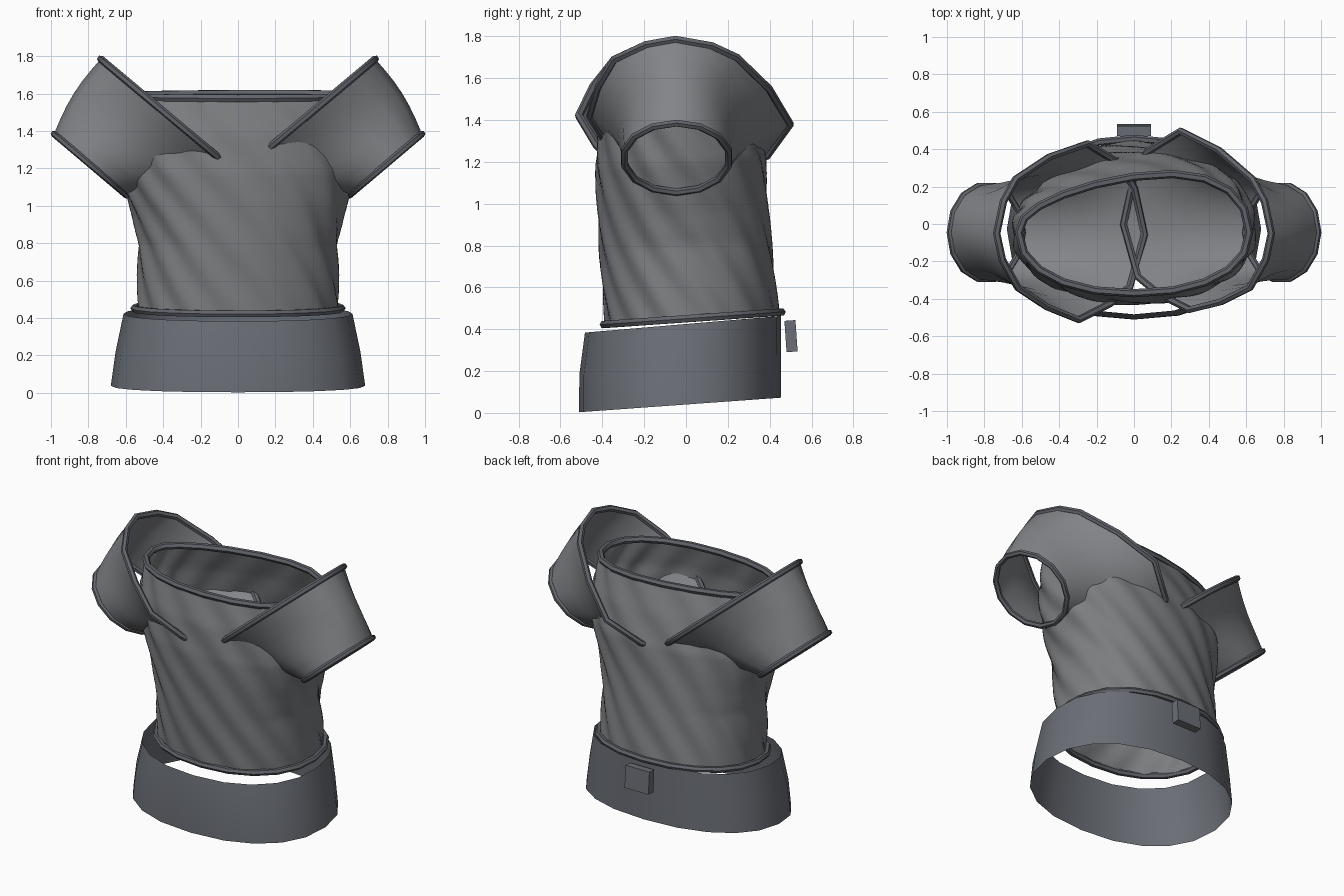
import bpy, math
from mathutils import Vector

if "Cube" in bpy.data.objects:
    bpy.data.objects.remove(bpy.data.objects["Cube"])

TAU = 2 * math.pi


def grey(name, r, g, b):
    m = bpy.data.materials.new(name)
    m.diffuse_color = (r, g, b, 1)
    m.use_nodes = True
    m.node_tree.nodes["Principled BSDF"].inputs["Base Color"].default_value = m.diffuse_color
    return m


CLOTH = grey("cloth", .20, .205, .215)
SLEEVE = grey("sleeve_cloth", .225, .232, .245)
BAND = grey("band", .145, .157, .18)
TRIM = grey("trim", .12, .127, .145)


def loft(name, rings, mat):
    """Skin a list of closed rings into an open smooth sheet."""
    n = len(rings[0])
    verts = [p for r in rings for p in r]
    faces = [(k * n + i, k * n + (i + 1) % n, (k + 1) * n + (i + 1) % n, (k + 1) * n + i)
             for k in range(len(rings) - 1) for i in range(n)]
    me = bpy.data.meshes.new(name)
    me.from_pydata(verts, [], faces)
    me.materials.append(mat)
    ob = bpy.data.objects.new(name, me)
    bpy.context.collection.objects.link(ob)
    me.polygons.foreach_set("use_smooth", [True] * len(faces))
    return ob


def piping(name, pts, radius=0.02):
    """Round trim that follows a closed loop of points."""
    cu = bpy.data.curves.new(name, 'CURVE')
    cu.dimensions = '3D'
    cu.bevel_depth = radius
    cu.bevel_resolution = 1
    cu.materials.append(TRIM)
    sp = cu.splines.new('POLY')
    sp.points.add(len(pts) - 1)
    for q, p in zip(sp.points, pts):
        q.co = (*p, 1)
    sp.use_cyclic_u = True
    ob = bpy.data.objects.new(name, cu)
    bpy.context.collection.objects.link(ob)
    bpy.ops.object.select_all(action='DESELECT')
    ob.select_set(True)
    bpy.context.view_layer.objects.active = ob
    bpy.ops.object.convert(target='MESH')
    bpy.ops.object.shade_smooth_by_angle(angle=math.radians(50))


def power(v, p):
    return math.copysign(abs(v) ** p, v)


def oval(n, z, a, b, yc, tilt=0.0, skew=0.0, ripple=0.0, p=0.92):
    """Tilted, slightly boxy oval; skew swings the back, ripple adds diagonal folds."""
    out = []
    for i in range(n):
        t = TAU * i / n
        k = 1 + ripple * math.cos(14 * t + 20 * z)
        back = max(math.sin(t), 0)
        x = a * k * power(math.cos(t), p)
        y = yc + b * k * power(math.sin(t), p) + back * (skew * x - .6 * skew * b)
        out.append(Vector((x, y, z + tilt * y)))
    return out


# Torso with diagonal folds: (z, half width, half depth, y centre)
PROFILE = [(0.45, .535, .412, .029), (0.8, .53, .413, .002), (0.95, .56, .412, -.007),
           (1.05, .59, .412, -.012), (1.2, .632, .412, -.018),
           (1.4, .65, .38, -.035), (1.59, .615, .325, -.045)]


def body(z):
    for p, q in zip(PROFILE, PROFILE[1:]):
        if z <= q[0] + 1e-6:
            f = (z - p[0]) / (q[0] - p[0])
            return [p[j] + f * (q[j] - p[j]) for j in (1, 2, 3)]


ROWS = 44
rings = []
for r in range(ROWS + 1):
    f = r / ROWS
    z = 0.45 + f * 1.14
    rings.append(oval(126, z, *body(z), tilt=.07 - .03 * f, skew=.14 * f, ripple=.017))
loft("torso", rings, CLOTH)

# Neck and hem trims
piping("neck_trim", oval(20, 1.59, .615, .325, -.045, .04, .14), .022)
piping("hem_trim", oval(20, 0.45, .555, .425, .032, .07), .02)

# Waistband
loft("waistband", [oval(20, .04, .68, .483, -.028, .072, p=.89),
                   oval(20, .22, .655, .482, -.028, .075, p=.89),
                   oval(20, .425, .612, .468, -.015, .085, p=.89)], BAND)

# Clasp at the back of the waistband
bpy.ops.mesh.primitive_cube_add(size=1, location=(0, .502, .367), rotation=(math.radians(4), 0, 0))
clasp = bpy.context.object
clasp.name = "back_clasp"
clasp.scale = (.18, .053, .15)
clasp.data.materials.append(BAND)

# Off-shoulder sleeves: large opening as (y, z), lying in a slanted plane
OPENING = [(-.05, 1.785), (.12, 1.755), (.24, 1.70), (.38, 1.55), (.47, 1.38),
           (.36, 1.23), (.23, 1.17), (-.03, 1.125), (-.31, 1.19), (-.40, 1.28),
           (-.485, 1.42), (-.43, 1.56), (-.34, 1.69), (-.19, 1.76)]


def sleeve(side, s):
    inner, outer = [], []
    for i, (y, z) in enumerate(OPENING):
        x = s * (.13 + (z - 1.28) / .836)
        swing = .027 * s * min(1, max(0, (1.7 - z) / .28))
        if y > 0 and s < 0:
            swing *= 1.5
        inner.append(Vector((x, y + swing, z)))
        t = TAU * i / len(OPENING)
        cz = 1.22 + .165 * math.cos(t)
        outer.append(Vector((s * (.60 + (cz - 1.06) / .846), -.045 + .255 * math.sin(t), cz)))
    # the sheet bulges on top and pinches in at front and back
    rings = []
    for k in range(7):
        f = k / 6
        w = math.sin(math.pi * f)
        ring = []
        for p, q in zip(inner, outer):
            v = p.lerp(q, f)
            mid = (inner[0].lerp(outer[0], f) + inner[7].lerp(outer[7], f)) / 2
            v += (v - mid).normalized() * .025 * w
            v.y = -.045 + (v.y + .045) * (1 - .2 * w)
            ring.append(v)
        rings.append(ring)
    loft(side + "_sleeve", rings, SLEEVE)
    piping(side + "_shoulder_trim", inner, .02)
    piping(side + "_cuff_trim", outer, .018)


sleeve("right", 1)
sleeve("left", -1)
